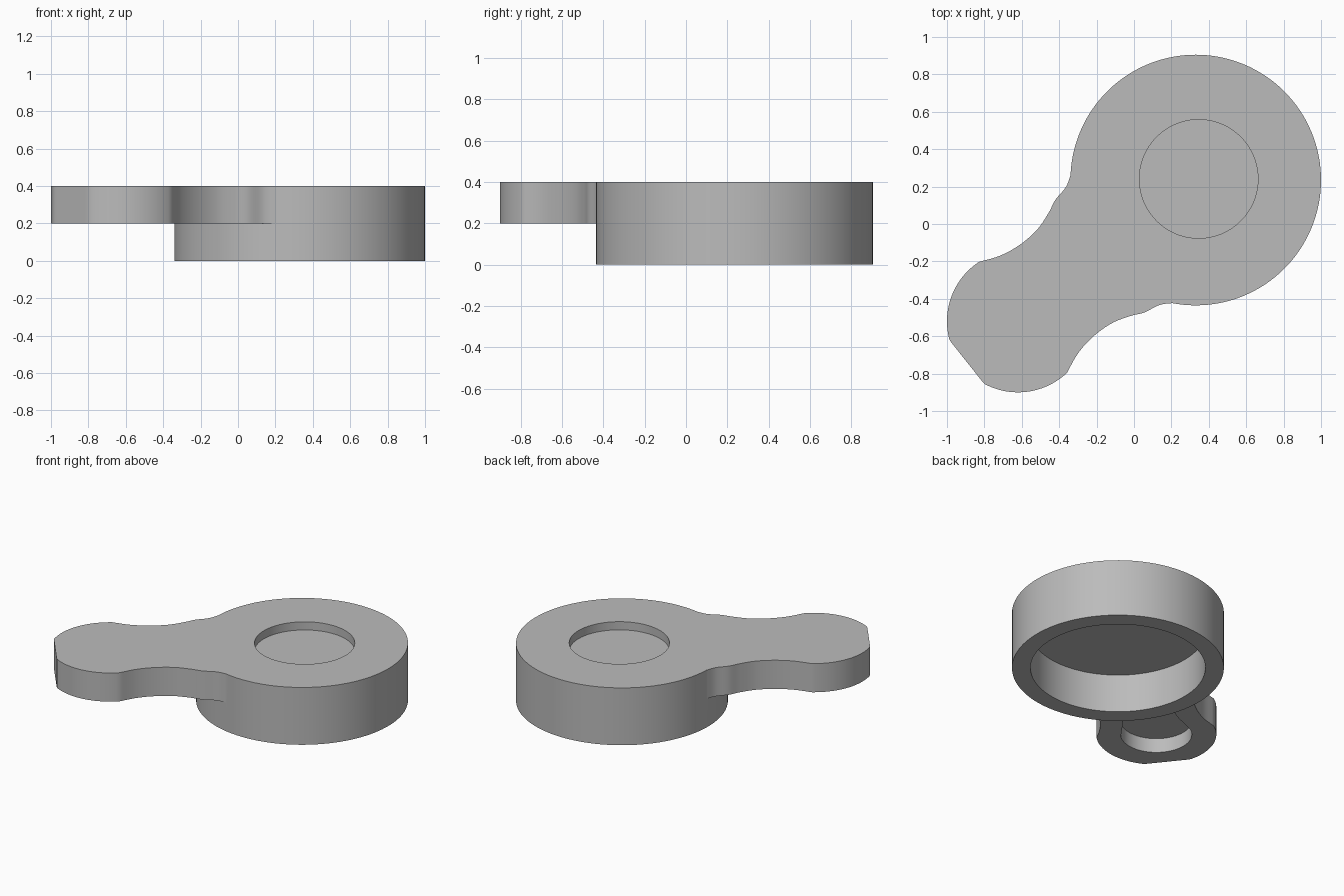
import bpy, bmesh, math
from mathutils import Vector

if "Cube" in bpy.data.objects:
    bpy.data.objects.remove(bpy.data.objects["Cube"])

grey = bpy.data.materials.new("plain grey")
grey.use_nodes = True
grey.diffuse_color = (0.5, 0.5, 0.5, 1)
grey.node_tree.nodes["Principled BSDF"].inputs["Base Color"].default_value = (0.5, 0.5, 0.5, 1)

HUB = Vector((0.33, 0.235))
TIP = Vector((-0.62, -0.52))
AXIS = (HUB - TIP).normalized()
SIDE = Vector((-AXIS.y, AXIS.x))


def prism(name, outline, low, high):
    """Upright solid from a flat outline."""
    bm = bmesh.new()
    face = bm.faces.new([bm.verts.new((p[0], p[1], low)) for p in outline])
    top = bmesh.ops.extrude_face_region(bm, geom=[face])["geom"]
    for v in top:
        if isinstance(v, bmesh.types.BMVert):
            v.co.z = high
    bmesh.ops.recalc_face_normals(bm, faces=bm.faces)
    mesh = bpy.data.meshes.new(name)
    bm.to_mesh(mesh)
    bm.free()
    mesh.materials.append(grey)
    obj = bpy.data.objects.new(name, mesh)
    bpy.context.collection.objects.link(obj)
    return obj


def disc(centre, radius, n=128):
    return [(centre[0] + radius * math.cos(math.tau * i / n),
             centre[1] + radius * math.sin(math.tau * i / n)) for i in range(n)]


def smooth(points, steps=6):
    """Catmull-Rom curve through the points."""
    pts = [Vector(p) for p in points]
    pts = [2 * pts[0] - pts[1]] + pts + [2 * pts[-1] - pts[-2]]
    out = []
    for a, b, c, d in zip(pts, pts[1:], pts[2:], pts[3:]):
        for k in range(steps):
            t = k / steps
            out.append(0.5 * (2 * b + (c - a) * t + (2 * a - 5 * b + 4 * c - d) * t**2
                              + (3 * b - a - 3 * c + d) * t**3))
    return out + [pts[-2]]


def paddle(radius, flat, neck):
    """Rounded tip plus a waisted neck, mirrored about the handle axis."""
    start = math.radians(85)
    arc = []
    for i in range(33):
        a = math.pi - (math.pi - start) * i / 32
        arc.append(Vector((max(radius * math.cos(a), -flat), radius * math.sin(a))))
    half = arc[:-1] + smooth([arc[-1]] + neck)
    full = half + [Vector((p.x, -p.y)) for p in reversed(half[1:])]
    return [TIP + AXIS * p.x + SIDE * p.y for p in full]


def combine(target, other, operation):
    mod = target.modifiers.new(operation.lower(), "BOOLEAN")
    mod.operation, mod.solver, mod.object = operation, "EXACT", other
    bpy.context.view_layer.objects.active = target
    bpy.ops.object.modifier_apply(modifier=mod.name)
    bpy.data.objects.remove(other)


# Handle plate with its hollow underside
handle = prism("handle", paddle(0.38, 0.35, [
    (0.144, 0.334), (0.263, 0.314), (0.385, 0.32), (0.488, 0.352), (0.56, 0.384),
    (0.645, 0.402), (0.71, 0.44), (0.8, 0.5)]), 0.2, 0.4)
hollow = prism("hollow", paddle(0.225, 1, [
    (0.1, 0.202), (0.19, 0.177), (0.3, 0.166), (0.4, 0.172), (0.5, 0.2), (0.7, 0.25)]), 0.1, 0.3)
combine(handle, hollow, "DIFFERENCE")

# Round cap joined to the handle, open below and dished on top
cap = prism("cap_with_handle", disc(HUB, 0.67), 0, 0.4)
combine(cap, handle, "UNION")
combine(cap, prism("cavity", disc(HUB, 0.553), -0.1, 0.267), "DIFFERENCE")
combine(cap, prism("dish", disc((0.346, 0.241), 0.317), 0.343, 0.5), "DIFFERENCE")

# Smooth curved walls, crisp rims
bpy.ops.object.select_all(action="DESELECT")
cap.select_set(True)
bpy.context.view_layer.objects.active = cap
bpy.ops.object.shade_smooth_by_angle(angle=math.radians(30))
